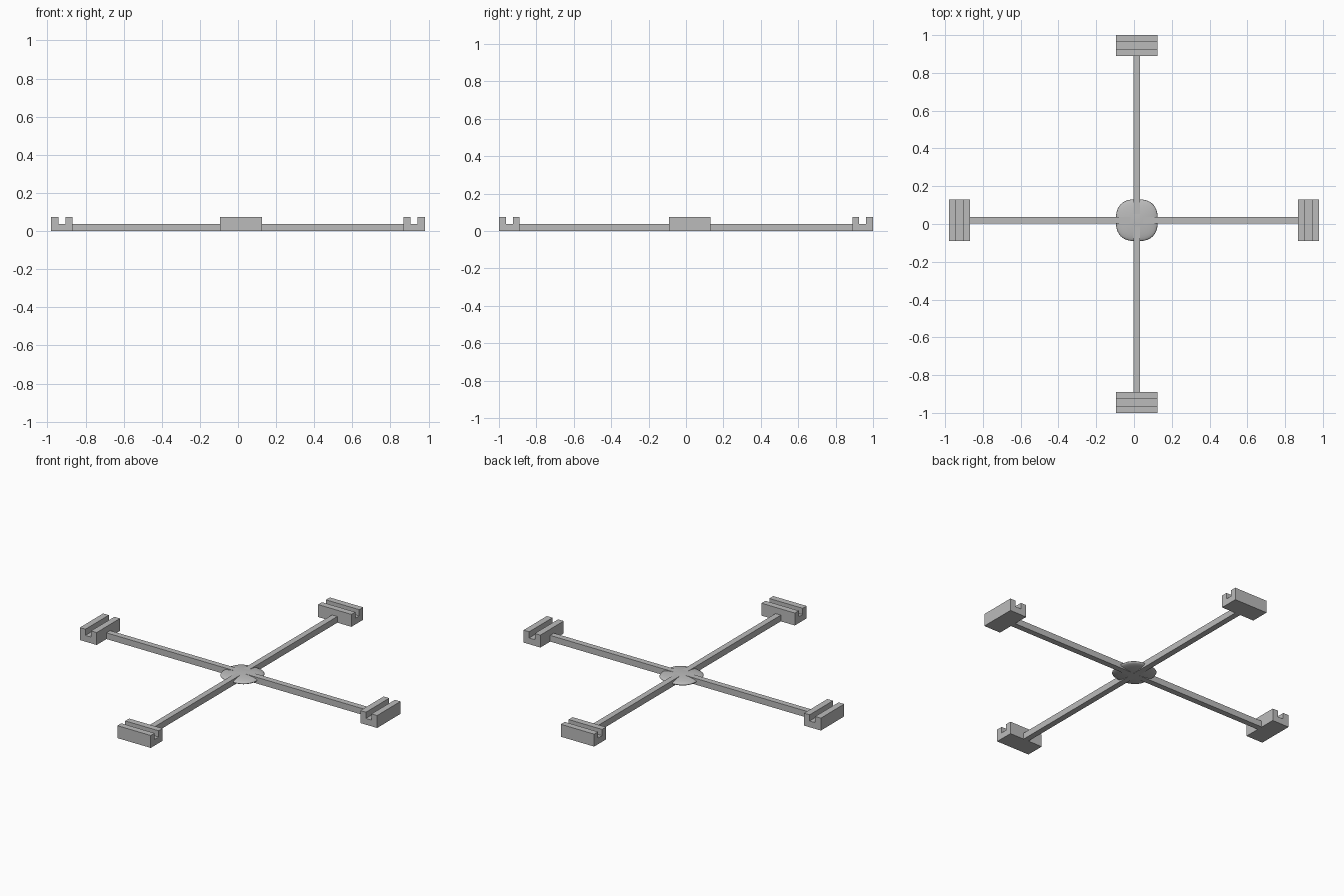
import bpy, bmesh, math
from mathutils import Matrix, Vector

cube = bpy.data.objects.get("Cube")
if cube:
    bpy.data.objects.remove(cube, do_unlink=True)

grey = bpy.data.materials.new("plain grey")
grey.use_nodes = True
colour = (0.5, 0.5, 0.5, 1)
grey.diffuse_color = colour
grey.node_tree.nodes["Principled BSDF"].inputs["Base Color"].default_value = colour

CENTRE = Vector((0.015, 0.02, 0))   # crossing point of the arms
BAR = 0.037                         # bar thickness, also the groove width
BLOCK_LENGTH = 0.22


def finish(bm, name):
    bmesh.ops.recalc_face_normals(bm, faces=bm.faces)
    mesh = bpy.data.meshes.new(name)
    bm.to_mesh(mesh)
    bm.free()
    mesh.materials.append(grey)
    obj = bpy.data.objects.new(name, mesh)
    bpy.context.collection.objects.link(obj)
    return obj


def arm(name, low, high, turn, offset):
    """Square bar running between two end blocks."""
    bm = bmesh.new()
    bmesh.ops.create_cube(bm, size=1, matrix=turn @ Matrix.Translation(
        ((low + high) / 2, offset, BAR / 2)) @ Matrix.Diagonal((high - low, BAR - 0.002, BAR, 1)))
    return finish(bm, name)


def end_block(name, outer, sign, turn, offset):
    """Block with a square groove along its top, extruded from its profile."""
    t = BAR
    profile = [(0, 0), (3 * t, 0), (3 * t, 2 * t), (2 * t, 2 * t),
               (2 * t, t), (t, t), (t, 2 * t), (0, 2 * t)]
    bm = bmesh.new()
    start = offset - BLOCK_LENGTH / 2
    face = bm.faces.new([bm.verts.new((sign * (outer - u), start, z)) for u, z in profile])
    side = bmesh.ops.extrude_face_region(bm, geom=[face])["geom"]
    moved = [v for v in side if isinstance(v, bmesh.types.BMVert)]
    bmesh.ops.translate(bm, vec=(0, BLOCK_LENGTH, 0), verts=moved)
    bmesh.ops.transform(bm, matrix=turn, verts=bm.verts)
    return finish(bm, name)


# Two crossing arms, each with a grooved block at both ends
along_x = Matrix.Identity(4)
along_y = Matrix.Rotation(math.pi / 2, 4, "Z")
for axis, reach, turn, offset, ends in (
        ("side", 0.98, along_x, CENTRE.y, ("left", "right")),
        ("long", 1.0, along_y, -CENTRE.x, ("back", "front"))):
    inner = reach - 3 * BAR
    arm(axis + "_arm", -inner, inner, turn, offset)
    for sign, end in zip((1, -1), ends):
        end_block(end + "_end_block", reach, sign, turn, offset)

# Shallow domed hub with a rounded-square outline
bm = bmesh.new()
bmesh.ops.create_uvsphere(bm, u_segments=48, v_segments=16, radius=1)
for v in bm.verts:
    r = math.hypot(v.co.x, v.co.y)
    if r > 1e-5:
        c, s = abs(v.co.x) / r, abs(v.co.y) / r
        bulge = (c ** 2.6 + s ** 2.6) ** (-1 / 2.6)
        v.co.x *= bulge
        v.co.y *= bulge
    v.co = Vector((v.co.x * 0.111, v.co.y * 0.111, v.co.z * 0.019 + 0.019)) + CENTRE
hub = finish(bm, "hub")
for face in hub.data.polygons:
    face.use_smooth = True
